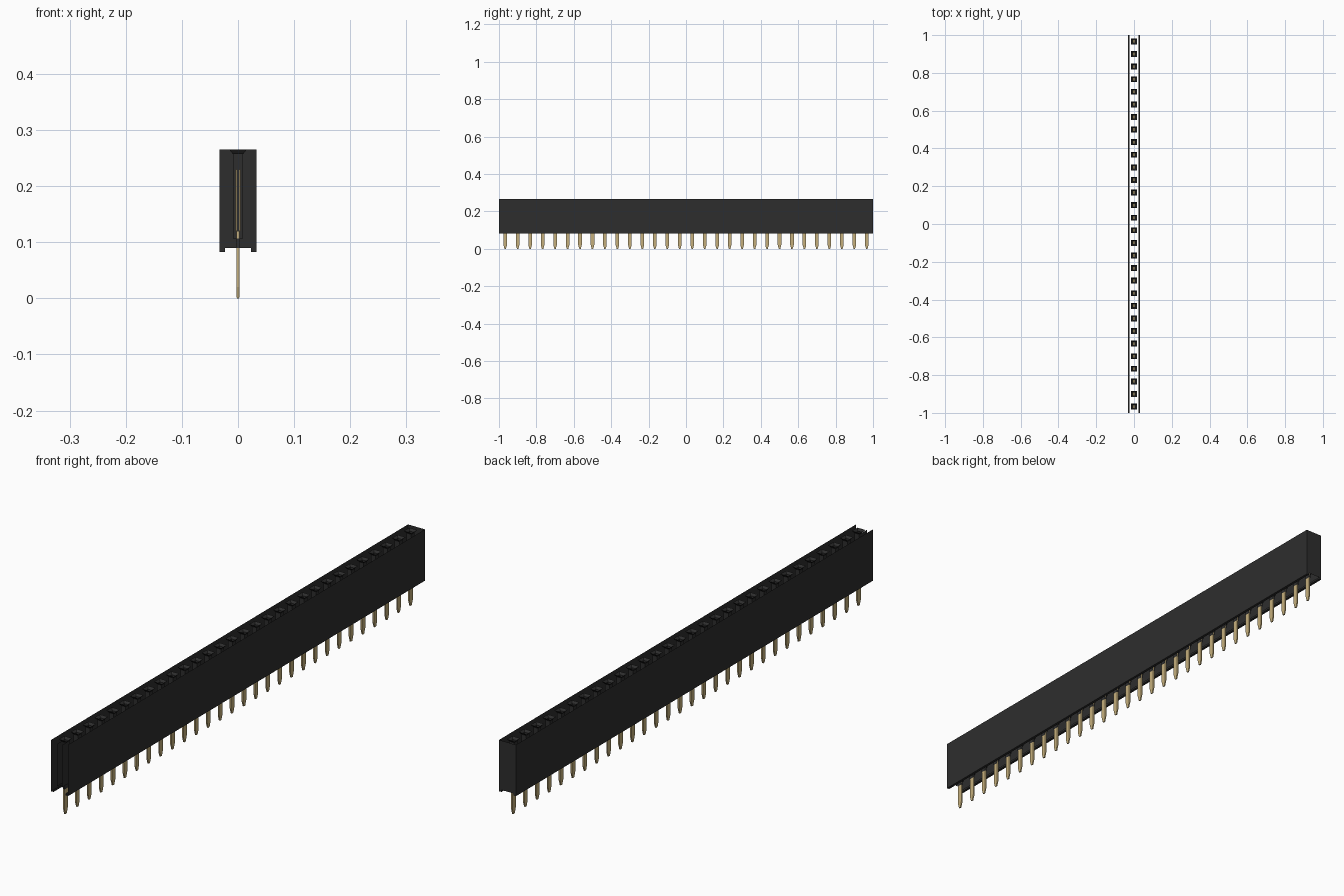
import bpy, bmesh

cube = bpy.data.objects.get("Cube")
if cube:
    bpy.data.objects.remove(cube, do_unlink=True)

COUNT = 30
PITCH = 2 / COUNT
HALF_X, HALF_Y = 0.033, 1.0
FOOT_X = 0.0235                      # inner edge of the feet
Z_FOOT, Z_BASE, Z_TOP = 0.083, 0.09, 0.265
ROWS = [-1 + PITCH * (i + 0.5) for i in range(COUNT)]


def material(name, rgb, rough):
    m = bpy.data.materials.new(name)
    m.use_nodes = True
    m.diffuse_color = (*rgb, 1)
    bsdf = m.node_tree.nodes["Principled BSDF"]
    bsdf.inputs["Base Color"].default_value = (*rgb, 1)
    bsdf.inputs["Roughness"].default_value = rough
    return m


black = material("black plastic", (0.027, 0.027, 0.027), 0.6)
gold = material("gold metal", (0.56, 0.43, 0.2), 0.5)


def finish(name, bm, mat):
    mesh = bpy.data.meshes.new(name)
    bm.to_mesh(mesh)
    bm.free()
    mesh.materials.append(mat)
    ob = bpy.data.objects.new(name, mesh)
    bpy.context.collection.objects.link(ob)
    return ob


def face(bm, *points):
    return bm.faces.new([bm.verts.new(p) for p in points])


def loft(bm, y, rings, open_front=False, caps=(False, False)):
    """Join rectangular rings (half x, half y, z) stacked around a row position."""
    loops = [[bm.verts.new((sx * hx, y + sy * hy, z))
              for sx, sy in ((-1, -1), (1, -1), (1, 1), (-1, 1))]
             for hx, hy, z in rings]
    for low, high in zip(loops, loops[1:]):
        for k in range(1 if open_front else 0, 4):
            n = (k + 1) % 4
            bm.faces.new((low[k], low[n], high[n], high[k]))
    if caps[0]:
        bm.faces.new(loops[0][::-1])
    if caps[1]:
        bm.faces.new(loops[-1])


# Housing shell: side walls and feet, open on top, underneath and in front
bm = bmesh.new()
for s in (-1, 1):
    profile = [(s * HALF_X, Z_TOP), (s * HALF_X, Z_FOOT),
               (s * FOOT_X, Z_FOOT), (s * FOOT_X, Z_BASE)]
    for (xa, za), (xb, zb) in zip(profile, profile[1:]):
        quad = [(xa, -HALF_Y, za), (xb, -HALF_Y, zb), (xb, HALF_Y, zb), (xa, HALF_Y, za)]
        face(bm, *(quad if s < 0 else quad[::-1]))

# Closed back end, notched between the feet
face(bm, *[(x, HALF_Y, z) for x, z in (
    (-HALF_X, Z_TOP), (HALF_X, Z_TOP), (HALF_X, Z_FOOT), (FOOT_X, Z_FOOT),
    (FOOT_X, Z_BASE), (-FOOT_X, Z_BASE), (-FOOT_X, Z_FOOT), (-HALF_X, Z_FOOT))])
bmesh.ops.remove_doubles(bm, verts=bm.verts, dist=1e-5)
finish("housing", bm, black)

# Socket cells: shaft with a floor and a flared mouth; the first is open in front
bm = bmesh.new()
for i, y in enumerate(ROWS):
    loft(bm, y, [(0.009, 0.009, 0.107), (0.009, 0.009, 0.257)],
         open_front=(i == 0), caps=(True, False))
    loft(bm, y, [(0.009, 0.009, 0.257), (0.0155, 0.0155, Z_TOP)])
    loft(bm, y, [(0.0035, 0.0095, Z_BASE), (0.0035, 0.0095, 0.107)])
# Slot walls from the first cell to the front end
for s in (-1, 1):
    face(bm, (s * 0.009, -1, 0.107), (s * 0.009, ROWS[0] - 0.009, 0.107),
         (s * 0.009, ROWS[0] - 0.009, 0.257), (s * 0.009, -1, 0.257))
finish("socket_cells", bm, black)

# Flat pins with tapered tips
bm = bmesh.new()
for y in ROWS:
    loft(bm, y, [(0.0022, 0.004, 0), (0.0027, 0.0095, 0.02), (0.0027, 0.0095, 0.12)],
         caps=(True, True))
finish("pins", bm, gold)

# Paired contact leaves inside each cell
bm = bmesh.new()
for y in ROWS:
    loft(bm, y, [(0.0011, 0.007, 0.12), (0.0011, 0.007, 0.23)], caps=(True, True))
leaf_right = finish("contact_leaves_right", bm, gold)
leaf_right.location.x = -0.0032
leaf_left = bpy.data.objects.new("contact_leaves_left", leaf_right.data)
leaf_left.location.x = 0.0032
bpy.context.collection.objects.link(leaf_left)
